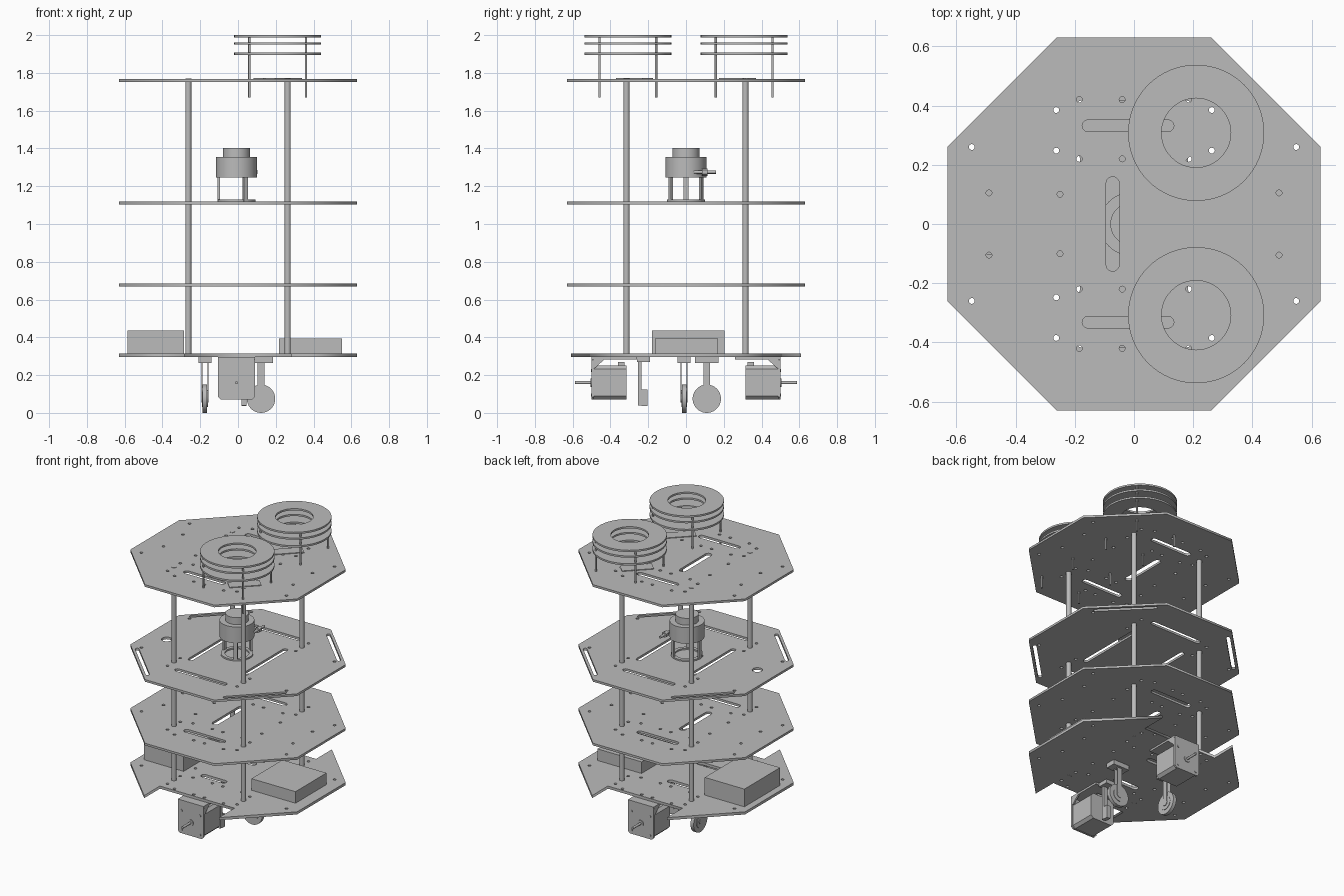
import bpy, bmesh, math
from mathutils import Matrix, Vector

cube = bpy.data.objects.get("Cube")
if cube:
    bpy.data.objects.remove(cube)

grey = bpy.data.materials.new("plain grey")
grey.use_nodes = True
grey.diffuse_color = (0.5, 0.5, 0.5, 1)
grey.node_tree.nodes["Principled BSDF"].inputs["Base Color"].default_value = (0.5, 0.5, 0.5, 1)


def add(name, mesh, smooth=False):
    ob = bpy.data.objects.new(name, mesh)
    bpy.context.collection.objects.link(ob)
    mesh.materials.clear()
    mesh.materials.append(grey)
    if smooth:
        bpy.ops.object.select_all(action='DESELECT')
        ob.select_set(True)
        bpy.context.view_layer.objects.active = ob
        bpy.ops.object.shade_smooth_by_angle(angle=math.radians(35))
    return ob


def box(name, lo, hi, turn=0, bevel=0, axis=None):
    """Box between two corners, optionally turned about z or with edges along one axis chamfered."""
    lo, hi = Vector(lo), Vector(hi)
    bm = bmesh.new()
    bmesh.ops.create_cube(bm, size=1)
    bmesh.ops.scale(bm, vec=hi - lo, verts=bm.verts)
    if bevel:
        edges = [e for e in bm.edges
                 if abs((e.verts[0].co - e.verts[1].co).normalized()[axis]) > 0.9]
        bmesh.ops.bevel(bm, geom=edges, offset=bevel, segments=1, affect='EDGES')
    bm.transform(Matrix.Translation((lo + hi) / 2) @ Matrix.Rotation(turn, 4, 'Z'))
    mesh = bpy.data.meshes.new(name)
    bm.to_mesh(mesh)
    bm.free()
    return add(name, mesh)


def rod(name, start, end, r, sides=24):
    """Cylinder between two points."""
    a, b = Vector(start), Vector(end)
    bm = bmesh.new()
    bmesh.ops.create_cone(bm, cap_ends=True, segments=sides, radius1=r, radius2=r, depth=(b - a).length)
    bm.transform(Matrix.Translation((a + b) / 2) @ (b - a).to_track_quat('Z', 'Y').to_matrix().to_4x4())
    mesh = bpy.data.meshes.new(name)
    bm.to_mesh(mesh)
    bm.free()
    return add(name, mesh, True)


def circle(x, y, r, n=12):
    return [(x + r * math.cos(2 * math.pi * i / n), y + r * math.sin(2 * math.pi * i / n)) for i in range(n)]


def slot(x, y, length, width, angle=0):
    """Round-ended slot outline."""
    pts, r, h, n = [], width / 2, (length - width) / 2, 6
    for side in (0, 1):
        for i in range(n + 1):
            t = -math.pi / 2 + math.pi * (i / n + side)
            pts.append((r * math.cos(t) + (h, -h)[side], r * math.sin(t)))
    c, s = math.cos(angle), math.sin(angle)
    return [(x + c * u - s * v, y + s * u + c * v) for u, v in pts]


def sheet(name, outlines, z, thick, smooth=False):
    """Flat sheet from an outer outline and the outlines of its holes."""
    cu = bpy.data.curves.new(name, 'CURVE')
    cu.dimensions, cu.fill_mode, cu.extrude = '2D', 'BOTH', thick / 2
    for pts in outlines:
        sp = cu.splines.new('POLY')
        sp.points.add(len(pts) - 1)
        for p, (x, y) in zip(sp.points, pts):
            p.co = (x, y, 0, 1)
        sp.use_cyclic_u = True
    tmp = bpy.data.objects.new(name + " outline", cu)
    bpy.context.collection.objects.link(tmp)
    deps = bpy.context.evaluated_depsgraph_get()
    mesh = bpy.data.meshes.new_from_object(tmp.evaluated_get(deps))
    bpy.data.objects.remove(tmp)
    bm = bmesh.new()
    bm.from_mesh(mesh)
    bmesh.ops.remove_doubles(bm, verts=bm.verts, dist=1e-5)
    bmesh.ops.recalc_face_normals(bm, faces=bm.faces)
    bm.to_mesh(mesh)
    bm.free()
    mesh.transform(Matrix.Translation((0, 0, z)))
    return add(name, mesh, smooth)


def four(x, y):
    return [(sx * x, sy * y) for sx in (-1, 1) for sy in (-1, 1)]


def holes(spots, r=0.01):
    return [circle(sx, sy, r) for x, y in spots for sx, sy in four(x, y)]


# Four octagonal decks with bolt holes and slots
W, C = 0.63, 0.262
octagon = [(C, -W), (W, -C), (W, C), (C, W), (-C, W), (-W, C), (-W, -C), (-C, -W)]
rim = [(0.548, 0.26), (0.263, 0.385), (0.263, 0.248)]
inner = [(0.49, 0.105), (0.25, 0.1), (0.185, 0.42), (0.185, 0.22), (0.04, 0.42), (0.04, 0.22)]
cross = [slot(-0.02, s * 0.332, 0.31, 0.04) for s in (-1, 1)]
cross.append(slot(-0.072, 0, 0.32, 0.045, math.pi / 2))
sheet("top_deck", [octagon] + holes(rim + inner) + cross, 1.76, 0.015)
sheet("lower_middle_deck", [octagon] + holes(rim + inner) + cross, 0.677, 0.015)

long_slots = [slot(0, s * 0.4, 0.39, 0.035) for s in (-1, 1)]
long_slots += [slot(s * 0.2, 0, 0.48, 0.035, math.pi / 2) for s in (-1, 1)]
long_slots += [slot(x, y, 0.4, 0.024, math.atan2(y, x) + math.pi / 2) for x, y in four(0.425, 0.425)]
long_slots.append(circle(-0.49, -0.07, 0.032, 24))
sheet("upper_middle_deck", [octagon] + holes(rim) + long_slots, 1.112, 0.015)

nx, ny, nd = 0.282, 0.61, 0.44
notched = [(-nx, -ny), (-nx, -nd), (nx, -nd), (nx, -ny), (W, -C), (W, C),
           (nx, ny), (nx, nd), (-nx, nd), (-nx, ny), (-W, C), (-W, -C)]
short_slots = [slot(-0.07, s * 0.16, 0.19, 0.04) for s in (-1, 1)]
sheet("bottom_deck", [notched] + holes(rim + inner) + short_slots, 0.305, 0.018)

# Standoff posts
for x, y in four(0.263, 0.315):
    rod("deck_post", (x, y, 0.295), (x, y, 1.77), 0.016)

# Ring stacks with thin legs on the top deck
for side in (-1, 1):
    cx, cy = 0.21, side * 0.308
    for z in (1.994, 1.955, 1.902):
        sheet("stack_ring", [circle(cx, cy, 0.23, 64), circle(cx, cy, 0.117, 48)], z, 0.012, True)
    for dx, dy in four(0.15, 0.15):
        rod("ring_leg", (cx + dx, cy + dy, 1.67), (cx + dx, cy + dy, 1.998), 0.006, 12)
    bx, by = cx - side * 0.03, cy + (0.035 if side < 0 else -0.035)
    box("sensor_board", (bx - 0.1, by - 0.038, 1.766), (bx + 0.1, by + 0.038, 1.772), math.pi / 4)

# Scanner on a three-legged stand
sx = -0.008
rod("scanner_body", (sx, 0, 1.245), (sx, 0, 1.355), 0.108, 48)
rod("scanner_cap", (sx, 0, 1.355), (sx, 0, 1.402), 0.072, 48)
sheet("scanner_foot_ring", [circle(sx, 0, 0.1, 36), circle(sx, 0, 0.075, 36)], 1.124, 0.01, True)
for k in range(3):
    a = math.pi / 3 + k * math.tau / 3
    x, y = sx + 0.094 * math.cos(a), 0.094 * math.sin(a)
    box("scanner_leg", (x - 0.006, y - 0.013, 1.12), (x + 0.006, y + 0.013, 1.25), a)
rod("scanner_plug", (0.085, 0.04, 1.275), (0.085, 0.16, 1.275), 0.009, 16)
rod("scanner_plug_nut", (0.085, 0.085, 1.275), (0.085, 0.115, 1.275), 0.02, 6)

# Battery and electronics boxes
box("large_case", (-0.585, -0.18, 0.314), (-0.285, 0.205, 0.435))
box("small_case", (0.217, -0.165, 0.314), (0.55, 0.17, 0.393))

# Front and back drive motors hung on angle brackets
mx, mz = -0.008, 0.16
for s in (-1, 1):
    def span(name, x0, x1, y0, y1, z0, z1, **kw):
        ya, yb = sorted((s * y0, s * y1))
        return box(name, (mx + x0, ya, z0), (mx + x1, yb, z1), **kw)
    span("motor_body", -0.09, 0.09, 0.315, 0.488, 0.072, 0.25, bevel=0.018, axis=1)
    span("motor_connector", -0.03, 0.03, 0.325, 0.36, 0.25, 0.27)
    span("bracket_face", -0.097, 0.097, 0.488, 0.5, 0.07, 0.295, bevel=0.014, axis=1)
    span("bracket_flange", -0.097, 0.097, 0.26, 0.5, 0.283, 0.296)
    for e in (-1, 1):
        x = mx + e * 0.092
        brace = box("bracket_brace", (x - 0.005, -0.03, 0.235), (x + 0.005, 0.03, 0.285))
        for v in brace.data.vertices:
            if v.co.y * s < 0 and v.co.z < 0.25:
                v.co.y = s * 0.025
            v.co.y += s * 0.46
        for z in (mz - 0.065, mz + 0.065):
            rod("motor_screw", (mx + e * 0.07, s * 0.498, z), (mx + e * 0.07, s * 0.504, z), 0.008, 12)
    rod("motor_boss", (mx, s * 0.498, mz), (mx, s * 0.505, mz), 0.022)
    rod("motor_shaft", (mx, s * 0.49, mz), (mx, s * 0.587, mz), 0.008, 16)

# Casters with the wheel axis along x or y
for cx, cy, axis in ((-0.175, 0.11, Vector((1, 0, 0))), (0.122, -0.01, Vector((0, 1, 0)))):
    across = Vector((axis.y, axis.x, 0))
    mid = Vector((cx, cy, 0.075))
    up = Vector((0, 0, 1))
    rod("caster_wheel", mid - axis * 0.012, mid + axis * 0.012, 0.075, 36)
    rod("caster_hub", mid - axis * 0.015, mid + axis * 0.015, 0.045, 32)
    rod("caster_axle", mid - axis * 0.019, mid + axis * 0.019, 0.02, 16)
    for e in (-1, 1):
        c = mid + axis * e * 0.0155
        half = axis * 0.0025 + across * 0.018
        box("caster_fork", c - half, c + half + up * 0.195)
    top = mid + up * 0.19
    box("caster_fork_bridge", top - axis * 0.018 - across * 0.018, top + axis * 0.018 + across * 0.018 + up * 0.01)
    flange = axis * 0.035 + across * 0.062
    box("caster_flange", top - flange, top + flange + up * 0.032)

# Narrow sensor bracket between the front motor and the casters
box("sensor_bracket_arm", (0.018, -0.255, 0.04), (0.046, -0.235, 0.29))
box("sensor_bracket_flange", (0.0, -0.26, 0.27), (0.064, -0.19, 0.297))
box("sensor_head", (0.018, -0.235, 0.037), (0.046, -0.205, 0.125))
